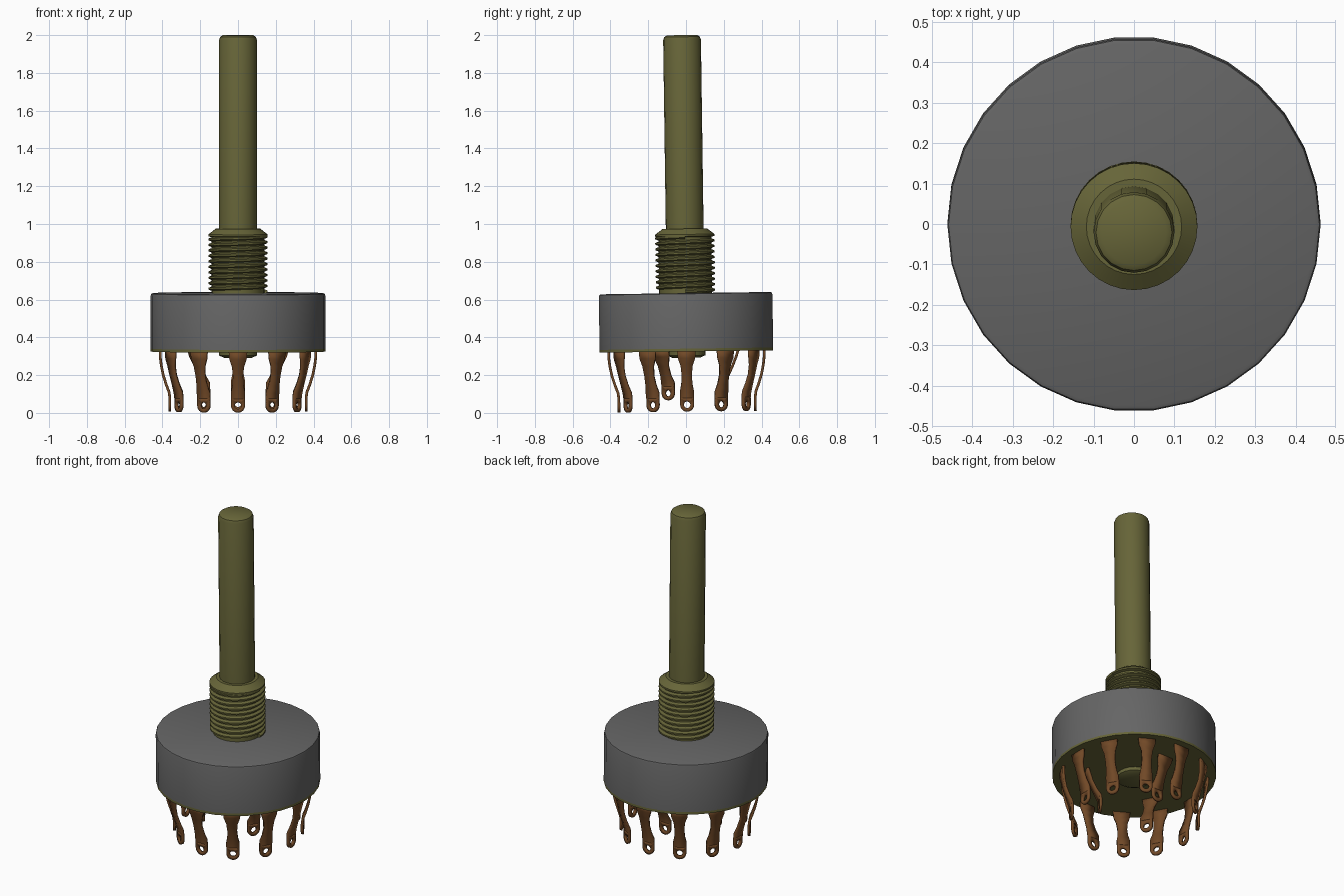
import bpy, bmesh, math
from mathutils import Matrix, Vector

cube = bpy.data.objects.get("Cube")
if cube:
    bpy.data.objects.remove(cube, do_unlink=True)


def material(name, rgb):
    m = bpy.data.materials.new(name)
    m.use_nodes = True
    m.diffuse_color = (*rgb, 1)
    bsdf = m.node_tree.nodes["Principled BSDF"]
    bsdf.inputs["Base Color"].default_value = (*rgb, 1)
    bsdf.inputs["Roughness"].default_value = 0.6
    return m


GREY = material("dark grey", (0.13, 0.13, 0.13))
OLIVE = material("olive brass", (0.135, 0.13, 0.04))
COPPER = material("copper brown", (0.165, 0.066, 0.02))

# The whole part leans very slightly about a point inside the body
PIVOT = Vector((0, 0, 0.48))
LEAN = (Matrix.Translation(PIVOT) @ Matrix.Rotation(math.radians(0.8), 4, "X")
        @ Matrix.Translation(-PIVOT))


def finish(name, bm, mat, turn=0.0, thickness=0.0, angle=35):
    bmesh.ops.recalc_face_normals(bm, faces=bm.faces)
    bm.transform(LEAN @ Matrix.Rotation(turn, 4, "Z"))
    mesh = bpy.data.meshes.new(name)
    bm.to_mesh(mesh)
    bm.free()
    mesh.materials.append(mat)
    ob = bpy.data.objects.new(name, mesh)
    bpy.context.collection.objects.link(ob)
    if thickness:
        mod = ob.modifiers.new("thickness", "SOLIDIFY")
        mod.thickness = thickness
        mod.offset = 0
    bpy.ops.object.select_all(action="DESELECT")
    ob.select_set(True)
    bpy.context.view_layer.objects.active = ob
    bpy.ops.object.shade_smooth_by_angle(angle=math.radians(angle))
    return ob


def lathe(name, profile, sides, mat):
    """Closed turned solid from (radius, height) pairs, capped at both ends."""
    bm = bmesh.new()
    rings = []
    for r, z in profile:
        rings.append([bm.verts.new((r * math.cos(math.tau * i / sides),
                                    r * math.sin(math.tau * i / sides), z))
                      for i in range(sides)])
    for a, b in zip(rings, rings[1:]):
        for i in range(sides):
            j = (i + 1) % sides
            bm.faces.new((a[i], a[j], b[j], b[i]))
    bm.faces.new(rings[0])
    bm.faces.new(rings[-1])
    return finish(name, bm, mat)


# Housing, base plate and turned parts
lathe("housing", [(0.462, 0.34), (0.462, 0.622), (0.459, 0.63), (0.45, 0.634)], 30, GREY)
lathe("base_plate", [(0.462, 0.325), (0.462, 0.34)], 30, OLIVE)
lathe("base_hub", [(0.075, 0.292), (0.1, 0.304), (0.1, 0.33)], 20, OLIVE)
lathe("bushing", [(0.14, 0.63), (0.14, 0.93), (0.157, 0.935), (0.157, 0.945),
                  (0.118, 0.975)], 32, OLIVE)
lathe("shaft", [(0.1, 0.95), (0.1, 1.975), (0.094, 1.991), (0.08, 2.0)], 20, OLIVE)


# Helical ridge wrapped around the bushing
def thread(name, turns, pitch, z0, root, crest, seg=32):
    bm = bmesh.new()
    section = [(root, -0.45), (crest, -0.15), (crest, 0.15), (root, 0.45)]
    rows = []
    for k in range(turns * seg + 1):
        a = math.tau * k / seg
        z = z0 + pitch * k / seg
        rows.append([bm.verts.new((r * math.cos(a), r * math.sin(a), z + h * pitch))
                     for r, h in section])
    for a, b in zip(rows, rows[1:]):
        for i in range(4):
            j = (i + 1) % 4
            bm.faces.new((a[i], a[j], b[j], b[i]))
    bm.faces.new(rows[0])
    bm.faces.new(rows[-1])
    finish(name, bm, OLIVE)


thread("bushing_thread", 10, 0.029, 0.643, 0.136, 0.157)


# Bent solder lug: tapered strip ending in a rounded eyelet
def lug(name, path, tip_r, eye_z, turn, half=0.037, hole=0.017, n=24):
    bm = bmesh.new()
    rows = path + [(tip_r, half, eye_z + half)]
    pairs = [[bm.verts.new((r, s * w, z)) for s in (-1, 1)] for r, w, z in rows]
    for a, b in zip(pairs, pairs[1:]):
        bm.faces.new((a[0], a[1], b[1], b[0]))
    inner, outer = [], []
    for i in range(n):
        c, s = math.cos(math.tau * i / n), math.sin(math.tau * i / n)
        reach = half / max(abs(c), abs(s)) if s > 0 else half
        inner.append(bm.verts.new((tip_r, hole * c, eye_z + hole * s)))
        outer.append(bm.verts.new((tip_r, reach * c, eye_z + reach * s)))
    for i in range(n):
        j = (i + 1) % n
        bm.faces.new((inner[i], inner[j], outer[j], outer[i]))
    bmesh.ops.remove_doubles(bm, verts=bm.verts, dist=0.0005)
    finish(name, bm, COPPER, turn, 0.014, 30)


# (radius, half width, height) down each lug
outer_path = [(0.412, 0.05, 0.335), (0.411, 0.046, 0.29), (0.406, 0.032, 0.25),
              (0.396, 0.027, 0.2), (0.38, 0.03, 0.15), (0.365, 0.038, 0.11)]
inner_path = [(0.275, 0.05, 0.335), (0.265, 0.046, 0.3), (0.245, 0.03, 0.25),
              (0.222, 0.03, 0.2), (0.2, 0.038, 0.16)]

for k in range(12):
    lug(f"outer_lug_{k + 1}", outer_path, 0.361, 0.043, math.tau * k / 12)
for k in range(3):
    lug(f"inner_lug_{k + 1}", inner_path, 0.198, 0.105, math.tau * (k / 3 + 0.25))
